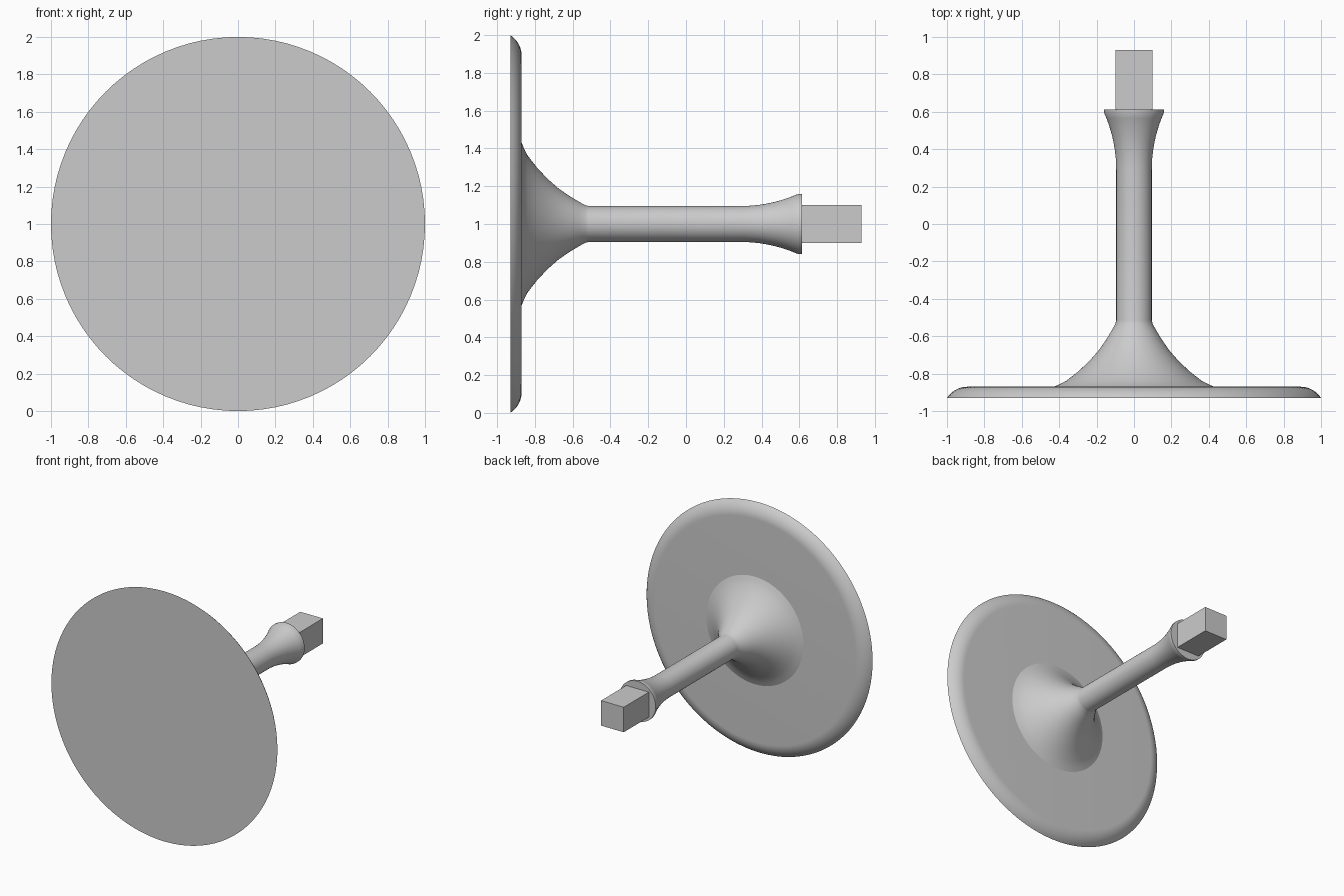
import bpy, bmesh, math
from mathutils import Matrix

cube = bpy.data.objects.get("Cube")
if cube:
    bpy.data.objects.remove(cube, do_unlink=True)

AXIS_Z = 1.0
SIDES = 96

steel = bpy.data.materials.new("grey metal")
steel.use_nodes = True
GREY = (0.6, 0.6, 0.6, 1)
steel.diffuse_color = GREY
steel.node_tree.nodes["Principled BSDF"].inputs["Base Color"].default_value = GREY


def finish(name, bm):
    bmesh.ops.recalc_face_normals(bm, faces=bm.faces)
    mesh = bpy.data.meshes.new(name)
    bm.to_mesh(mesh)
    bm.free()
    mesh.materials.append(steel)
    obj = bpy.data.objects.new(name, mesh)
    bpy.context.collection.objects.link(obj)
    return obj


def lathe(name, profile):
    """Revolve (radius, y) points about the long axis."""
    bm = bmesh.new()
    verts = [bm.verts.new((r, y, AXIS_Z)) for r, y in profile]
    edges = [bm.edges.new(pair) for pair in zip(verts, verts[1:])]
    bmesh.ops.spin(bm, geom=verts + edges, cent=(0, 0, AXIS_Z), axis=(0, 1, 0),
                   angle=math.tau, steps=SIDES, use_duplicate=False)
    bmesh.ops.remove_doubles(bm, verts=bm.verts, dist=0.0001)
    obj = finish(name, bm)
    bpy.ops.object.select_all(action="DESELECT")
    bpy.context.view_layer.objects.active = obj
    obj.select_set(True)
    bpy.ops.object.shade_smooth_by_angle(angle=math.radians(30))
    return obj


def arc(r0, y0, dr, dy, along_y, steps=10):
    """Circular arc from (r0, y0), tangent to the y axis or to the radius."""
    run, rise = (dy, dr) if along_y else (dr, dy)
    radius = (run * run + rise * rise) / (2 * abs(rise))
    points = []
    for i in range(steps + 1):
        a = run * i / steps
        b = math.copysign(radius - math.sqrt(radius * radius - a * a), rise)
        points.append((r0 + b, y0 + a) if along_y else (r0 + a, y0 + b))
    return points


# Round disc with a rolled back edge
lathe("disc", [(0, -0.87)] + arc(0.89, -0.87, 0.11, -0.06, False) + [(0, -0.93)])

# Stem with a wide root on the disc and a flared collar at the far end
root = [(0, -0.88), (0.435, -0.872), (0.40, -0.858), (0.36, -0.837), (0.30, -0.79),
        (0.24, -0.734), (0.19, -0.677), (0.15, -0.62), (0.12, -0.57), (0.1, -0.535),
        (0.095, -0.515)]
collar = arc(0.095, 0.29, 0.065, 0.305, True) + [(0.16, 0.613), (0, 0.613)]
lathe("stem", root + collar)

# Square drive end
bm = bmesh.new()
bmesh.ops.create_cube(bm, size=1, matrix=Matrix.Translation((0, 0.77, AXIS_Z))
                      @ Matrix.Diagonal((0.2, 0.32, 0.2, 1)))
finish("square_end", bm)
